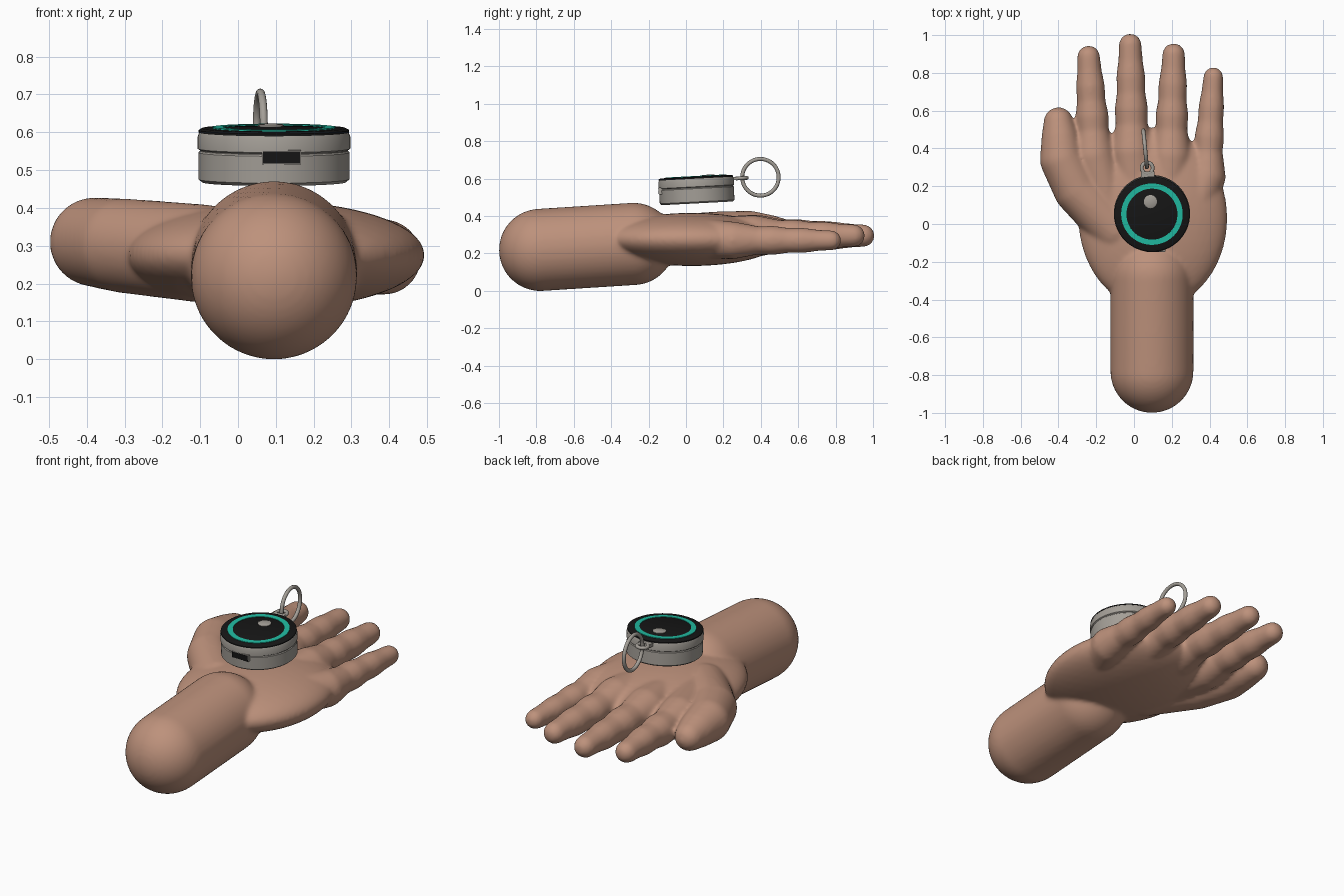
import bpy, bmesh, math
from mathutils import Matrix, Vector

if "Cube" in bpy.data.objects:
    bpy.data.objects.remove(bpy.data.objects["Cube"])


def material(name, r, g, b):
    m = bpy.data.materials.new(name)
    m.use_nodes = True
    m.diffuse_color = (r, g, b, 1)
    bsdf = m.node_tree.nodes["Principled BSDF"]
    bsdf.inputs["Base Color"].default_value = (r, g, b, 1)
    bsdf.inputs["Roughness"].default_value = 0.6
    return m


skin = material("skin", 0.51, 0.285, 0.2)
metal = material("warm grey", 0.37, 0.345, 0.31)
black = material("black", 0.008, 0.008, 0.008)
teal = material("teal", 0.015, 0.5, 0.36)


def make_object(name, bm, mat):
    mesh = bpy.data.meshes.new(name)
    bm.to_mesh(mesh)
    bm.free()
    mesh.materials.append(mat)
    ob = bpy.data.objects.new(name, mesh)
    bpy.context.collection.objects.link(ob)
    return ob


def smooth(ob, angle=35):
    bpy.ops.object.select_all(action="DESELECT")
    ob.select_set(True)
    bpy.context.view_layer.objects.active = ob
    bpy.ops.object.shade_smooth_by_angle(angle=math.radians(angle))


# Hand: tapered capsules and an ellipsoid fused into one skin
def ball(bm, centre, scale):
    mat = Matrix.Translation(centre) @ Matrix.Diagonal((*scale, 1))
    return bmesh.ops.create_icosphere(bm, subdivisions=4, radius=1, matrix=mat)["verts"]


def chain(target, nodes):
    for (*a, ra), (*b, rb) in zip(nodes, nodes[1:]):
        bm = bmesh.new()
        ball(bm, a, (ra,) * 3)
        ball(bm, b, (rb,) * 3)
        out = bmesh.ops.convex_hull(bm, input=bm.verts[:])
        spare = [v for v in out["geom_interior"] if isinstance(v, bmesh.types.BMVert)]
        bmesh.ops.delete(bm, geom=spare, context="VERTS")
        part = bpy.data.meshes.new("part")
        bm.to_mesh(part)
        bm.free()
        target.from_mesh(part)
        bpy.data.meshes.remove(part)


hand = bmesh.new()
ball(hand, (0.1, 0.03, 0.275), (0.395, 0.48, 0.142))
# forearm
chain(hand, [(0.095, -0.78, 0.219, 0.22), (0.095, -0.28, 0.251, 0.22)])
# thumb
chain(hand, [(-0.1, -0.03, 0.28, 0.13), (-0.3, 0.18, 0.3, 0.125),
             (-0.38, 0.34, 0.31, 0.118), (-0.39, 0.45, 0.305, 0.1),
             (-0.4, 0.54, 0.3, 0.078)])

# fingers: base x, tip x, tip y, knuckle y, tip z, base radius, tip radius
fingers = [(-0.21, -0.24, 0.945, 0.36, 0.3, 0.112, 0.06),
           (-0.01, -0.02, 1.008, 0.38, 0.295, 0.112, 0.06),
           (0.195, 0.21, 0.957, 0.36, 0.295, 0.11, 0.06),
           (0.385, 0.42, 0.83, 0.25, 0.27, 0.1, 0.053)]
for bx, tx, ty, ky, tz, rb, rt in fingers:
    start = Vector((bx, ky, 0.295 if bx < 0.3 else 0.27))
    end = Vector((tx, ty - rt, tz))
    nodes = [(0.1 + (bx - 0.1) * 0.7, 0.05, 0.28, 0.11), (*start, rb)]
    # swollen joints with slimmer lengths between them
    for t, swell in ((0.25, 0.93), (0.4, 1.04), (0.55, 0.96), (0.7, 1.06), (0.85, 0.98), (1, 1)):
        radius = (0.9 * rb + (rt - 0.9 * rb) * t) * swell
        nodes.append((*start.lerp(end, t), radius))
    chain(hand, nodes)

hand_ob = make_object("hand_and_forearm", hand, skin)
rem = hand_ob.modifiers.new("fuse", "REMESH")
rem.mode = "VOXEL"
rem.voxel_size = 0.011
rem.use_smooth_shade = True
sm = hand_ob.modifiers.new("soften", "SMOOTH")
sm.factor = 0.5
sm.iterations = 10

# Round gadget, tilted slightly
tilt = Matrix.Translation((0.095, 0.06, 0.468)) @ Matrix.Rotation(math.radians(3), 4, "X")


def lathe(name, profile, mat, centre=(0, 0), steps=64):
    bm = bmesh.new()
    vs = [bm.verts.new((r, 0, z)) for r, z in profile]
    edges = [bm.edges.new(p) for p in zip(vs, vs[1:])]
    bmesh.ops.spin(bm, geom=vs + edges, cent=(0, 0, 0), axis=(0, 0, 1),
                   angle=2 * math.pi, steps=steps)
    bmesh.ops.remove_doubles(bm, verts=bm.verts[:], dist=0.0002)
    bmesh.ops.recalc_face_normals(bm, faces=bm.faces[:])
    ob = make_object(name, bm, mat)
    ob.matrix_world = tilt @ Matrix.Translation((*centre, 0))
    smooth(ob)
    return ob


lathe("gadget_base", [(0, 0), (0.19, 0), (0.2, 0.008), (0.2, 0.079), (0.196, 0.083), (0, 0.083)], metal)
lathe("gadget_lid", [(0, 0.08), (0.196, 0.08), (0.196, 0.085), (0.202, 0.089),
                     (0.202, 0.12), (0.197, 0.134), (0, 0.134)], metal)
lathe("gadget_face", [(0, 0.132), (0.199, 0.132), (0.199, 0.138), (0.19, 0.143), (0, 0.145)], black)
lathe("light_ring", [(0.135, 0.14), (0.135, 0.1465), (0.163, 0.1465), (0.163, 0.14), (0.135, 0.14)], teal)
lathe("button", [(0, 0.14), (0.035, 0.14), (0.035, 0.147), (0.03, 0.15), (0, 0.15)],
      metal, (-0.008, 0.066), 32)


# Port on the front wall
def box(name, size, place, mat):
    bm = bmesh.new()
    bmesh.ops.create_cube(bm, size=1, matrix=Matrix.Diagonal((*size, 1)))
    ob = make_object(name, bm, mat)
    ob.matrix_world = tilt @ Matrix.Translation(place)
    return ob


box("port_frame", (0.104, 0.02, 0.038), (0.02, -0.192, 0.076), metal)
box("port", (0.098, 0.02, 0.032), (0.02, -0.194, 0.076), black)


# Lug and key ring
def torus(name, major, minor, matrix):
    bpy.ops.mesh.primitive_torus_add(major_radius=major, minor_radius=minor,
                                     major_segments=48, minor_segments=12)
    ob = bpy.context.object
    ob.name = name
    ob.data.materials.append(metal)
    ob.matrix_world = matrix
    smooth(ob, 60)


box("lug_stem", (0.07, 0.05, 0.018), (-0.022, 0.2, 0.122), metal)
torus("lug_loop", 0.029, 0.01, tilt @ Matrix.Translation((-0.025, 0.243, 0.122)))
torus("key_ring", 0.098, 0.0105, Matrix.Translation((0.059, 0.398, 0.607))
      @ Matrix.Rotation(math.radians(5.5), 4, "Z") @ Matrix.Rotation(math.pi / 2, 4, "Y"))
